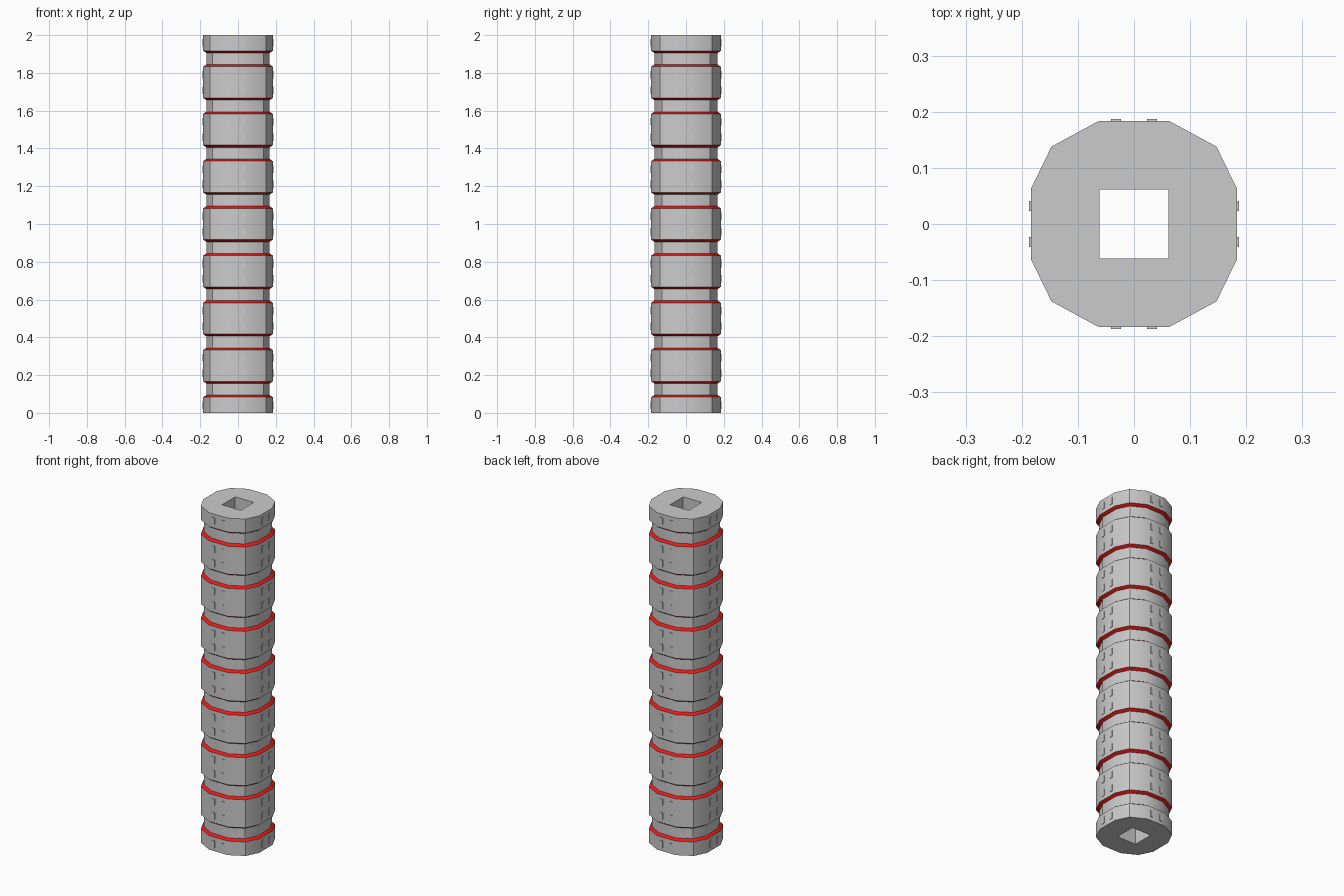
import bpy, bmesh, math

if "Cube" in bpy.data.objects:
    bpy.data.objects.remove(bpy.data.objects["Cube"])

PERIOD, FLOORS = 0.25, 8
HOLE = 0.0615
WIDE, NARROW = 1.0, 0.913

# twelve-sided outline, three corners per side, counter-clockwise
CORNER = [(0.184, 0.062), (0.147, 0.138), (0.062, 0.184)]
OUTLINE = (CORNER + [(-x, y) for x, y in reversed(CORNER)]
           + [(-x, -y) for x, y in CORNER] + [(x, -y) for x, y in reversed(CORNER)])
SQUARE = [(HOLE, HOLE), (-HOLE, HOLE), (-HOLE, -HOLE), (HOLE, -HOLE)]


def finish(name, bm, mats=()):
    bmesh.ops.recalc_face_normals(bm, faces=bm.faces)
    me = bpy.data.meshes.new(name)
    bm.to_mesh(me)
    bm.free()
    ob = bpy.data.objects.new(name, me)
    bpy.context.collection.objects.link(ob)
    for m in mats:
        me.materials.append(m)
    return ob


grey = bpy.data.materials.new("wall_grey")
grey.diffuse_color = (0.6, 0.6, 0.6, 1)
grey.use_nodes = True
grey.node_tree.nodes["Principled BSDF"].inputs["Base Color"].default_value = grey.diffuse_color
red = bpy.data.materials.new("trim_red")
red.diffuse_color = (0.8, 0.01, 0.01, 1)
red.use_nodes = True
red.node_tree.nodes["Principled BSDF"].inputs["Base Color"].default_value = red.diffuse_color

# tower shell: wide storeys, recessed necks, red sloping trim between them
levels = [(0.0, WIDE)]
for i in range(FLOORS):
    c = PERIOD * (i + 0.5)
    levels += [(c - 0.042, WIDE), (c - 0.031, NARROW), (c + 0.031, NARROW), (c + 0.042, WIDE)]
# sloping trim is shared by neighbouring levels
levels.append((PERIOD * FLOORS, WIDE))

bm = bmesh.new()
rings = [[bm.verts.new((x * s, y * s, z)) for x, y in OUTLINE] for z, s in levels]
for (lo, hi), (a, b) in zip(zip(levels, levels[1:]), zip(rings, rings[1:])):
    for k in range(12):
        n = (k + 1) % 12
        f = bm.faces.new((a[k], a[n], b[n], b[k]))
        f.material_index = 1 if lo[1] != hi[1] else 0

# square shaft through the middle and the end faces
inner = [[bm.verts.new((x, y, z)) for x, y in SQUARE] for z in (0.0, PERIOD * FLOORS)]
for q in range(4):
    n = (q + 1) % 4
    bm.faces.new((inner[0][q], inner[0][n], inner[1][n], inner[1][q]))
    for ring, sq in ((rings[0], inner[0]), (rings[-1], inner[1])):
        bm.faces.new((sq[q], ring[3 * q], ring[3 * q + 1], ring[3 * q + 2]))
        bm.faces.new((sq[q], ring[3 * q + 2], ring[3 * n], sq[n]))
tower = finish("tower_shell", bm, (grey, red))
bpy.context.view_layer.objects.active = tower
tower.select_set(True)
bpy.ops.object.shade_smooth_by_angle(angle=math.radians(30))

# windows: thin raised panels in pairs, two rows per storey, on four sides
bm = bmesh.new()
for side in range(4):
    a = side * math.pi / 2
    ca, sa = round(math.cos(a)), round(math.sin(a))
    for i in range(FLOORS + 1):
        for dz in (-0.041, 0.041):
            z = i * PERIOD + dz
            if not 0 < z < PERIOD * FLOORS:
                continue
            for u in (-0.032, 0.032):
                box = bmesh.ops.create_cube(bm, size=1)["verts"]
                for v in box:
                    x, y = u + v.co.x * 0.018, -0.1845 + v.co.y * 0.005
                    v.co = (x * ca - y * sa, x * sa + y * ca, z + v.co.z * 0.04)
finish("windows", bm)
